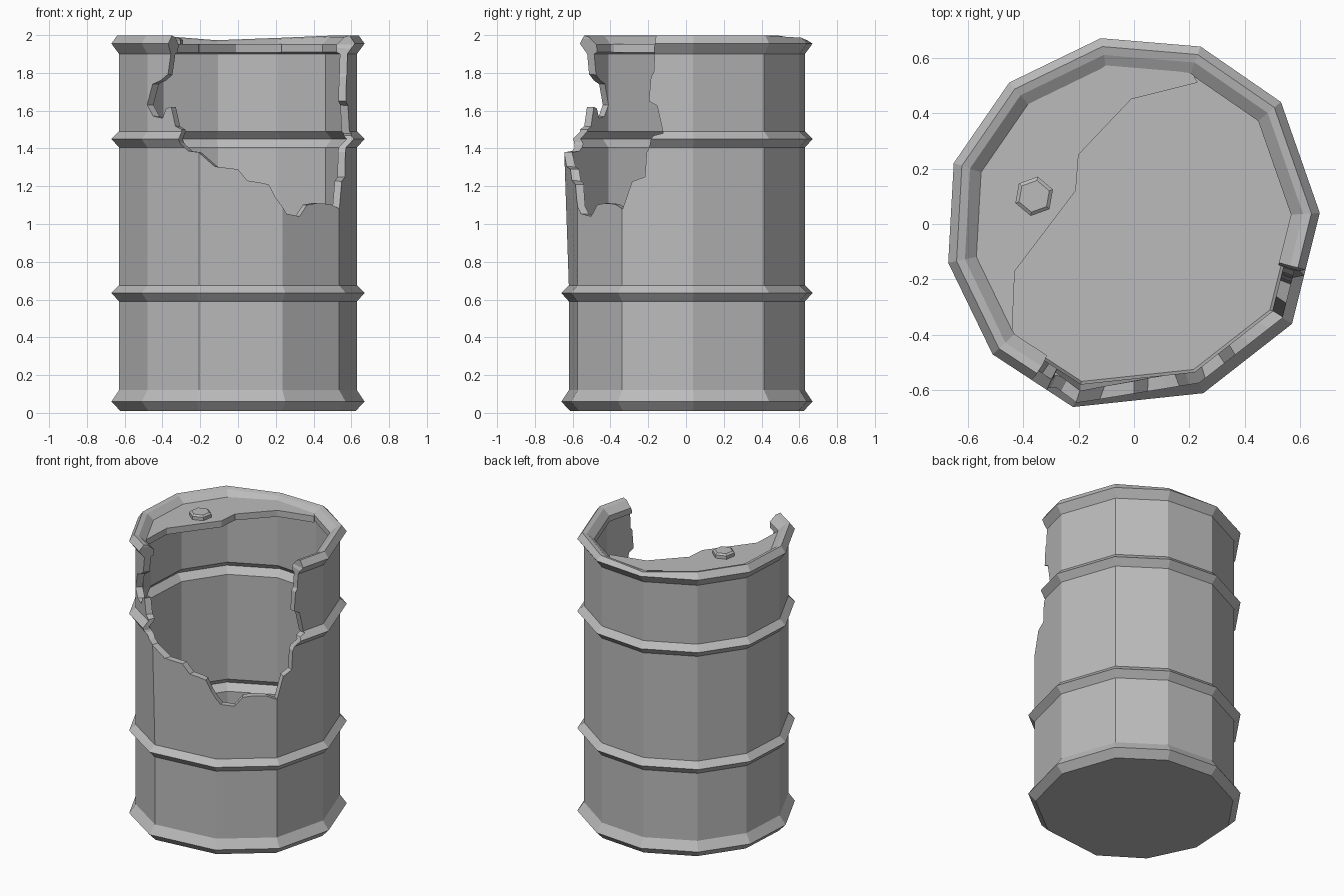
import bpy, bmesh
from math import radians, cos, sin
from mathutils import Vector

cube = bpy.data.objects.get("Cube")
if cube:
    bpy.data.objects.remove(cube, do_unlink=True)

steel = bpy.data.materials.new("grey steel")
steel.use_nodes = True
GREY = (0.5, 0.5, 0.5, 1)
steel.diffuse_color = GREY
steel.node_tree.nodes["Principled BSDF"].inputs["Base Color"].default_value = GREY


def finish(name, bm):
    bmesh.ops.recalc_face_normals(bm, faces=bm.faces)
    mesh = bpy.data.meshes.new(name)
    bm.to_mesh(mesh)
    bm.free()
    mesh.materials.append(steel)
    obj = bpy.data.objects.new(name, mesh)
    bpy.context.collection.objects.link(obj)
    return obj


def loft(name, rings, triangulate=False):
    """Skin closed rings of points and cap both ends."""
    bm = bmesh.new()
    loops = [[bm.verts.new(p) for p in ring] for ring in rings]
    n = len(loops[0])
    for a, b in zip(loops, loops[1:]):
        for i in range(n):
            j = (i + 1) % n
            bm.faces.new((a[i], a[j], b[j], b[i]))
    bm.faces.new(loops[0][::-1])
    bm.faces.new(loops[-1])
    if triangulate:
        bmesh.ops.triangulate(bm, faces=bm.faces)
    return finish(name, bm)


# Slightly battered eleven-sided plan of the drum
PLAN = [(-.12, .67), (.24, .64), (.53, .44), (.67, .04), (.57, -.36), (.25, -.61),
        (-.22, -.66), (-.51, -.47), (-.67, -.14), (-.65, .22), (-.45, .51)]
BULGED, SAGGED = 6, {0: .025, 1: .012}


def plan_ring(scale, z):
    ring = []
    for i, (x, y) in enumerate(PLAN):
        p = Vector((x * scale, y * scale, z))
        if i == BULGED and 1.38 < z < 1.43:
            p.y -= .025
        if z > 1.97:
            p.z -= SAGGED.get(i, 0)
        ring.append(p)
    return ring


# Drum wall: outer profile going up, over the rim, and back down inside
BODY, WALL = .94, .065
outer = [(1, .06), (BODY, .12)]
for mid in (.635, 1.45):
    outer += [(BODY, mid - .045), (1, mid), (BODY, mid + .04)]
outer += [(BODY, 1.9)]
inner = [(s - WALL, z) for s, z in reversed(outer[1:])]
rim = [(1, 1.955), (.955, 1.998), (.91, 1.99), (.845, 1.95), (.845, 1.91)]
profile = [(.93, .01)] + outer + rim + inner + [(.86, .06)]
drum = loft("drum_wall", [plan_ring(s, z) for s, z in profile])

# Torn opening: outline as (angle, height), cut radially through the wall
TEAR = [(-123, 2.3), (-123, 1.98), (-130, 1.76), (-137.5, 1.63), (-129, 1.56),
        (-124, 1.62), (-118, 1.5), (-117, 1.42), (-108, 1.38), (-90, 1.29),
        (-79, 1.22), (-71, 1.14), (-57, 1.04), (-46, 1.11), (-32, 1.08),
        (-21, 1.25), (-19, 1.4), (-11.5, 1.48), (-19, 1.65), (-16.5, 1.8),
        (-15, 1.95), (-15, 2.3)]


def tear_ring(r):
    return [(r * cos(radians(a)), r * sin(radians(a)), z) for a, z in TEAR]


cutter = loft("tear_cutter", [tear_ring(.3), tear_ring(2.5)], triangulate=True)
cutter.hide_render = True
cut = drum.modifiers.new("tear", 'BOOLEAN')
cut.operation = 'DIFFERENCE'
cut.solver = 'EXACT'
cut.object = cutter
bpy.context.view_layer.objects.active = drum
bpy.ops.object.modifier_apply(modifier=cut.name)
bpy.data.objects.remove(cutter, do_unlink=True)

# Remaining piece of the lid, with its ragged edge
ragged = [(-.44, -.4), (-.43, -.17), (-.21, .12), (-.2, .25), (-.01, .45), (.23, .51)]
kept = [(PLAN[i][0] * .86, PLAN[i][1] * .86) for i in (1, 0, 10, 9, 8, 7)]
lid_outline = ragged + kept
loft("torn_lid", [[(x, y, z) for x, y in lid_outline] for z in (1.908, 1.952)])

# Hexagonal filler plug on the lid


def hexagon(r, z):
    angles = [radians(20 + 60 * i) for i in range(6)]
    return [(-.36 + r * cos(a), .1 + r * sin(a), z) for a in angles]


loft("filler_plug", [hexagon(.072, 1.94), hexagon(.072, 1.975), hexagon(.058, 1.985)])
